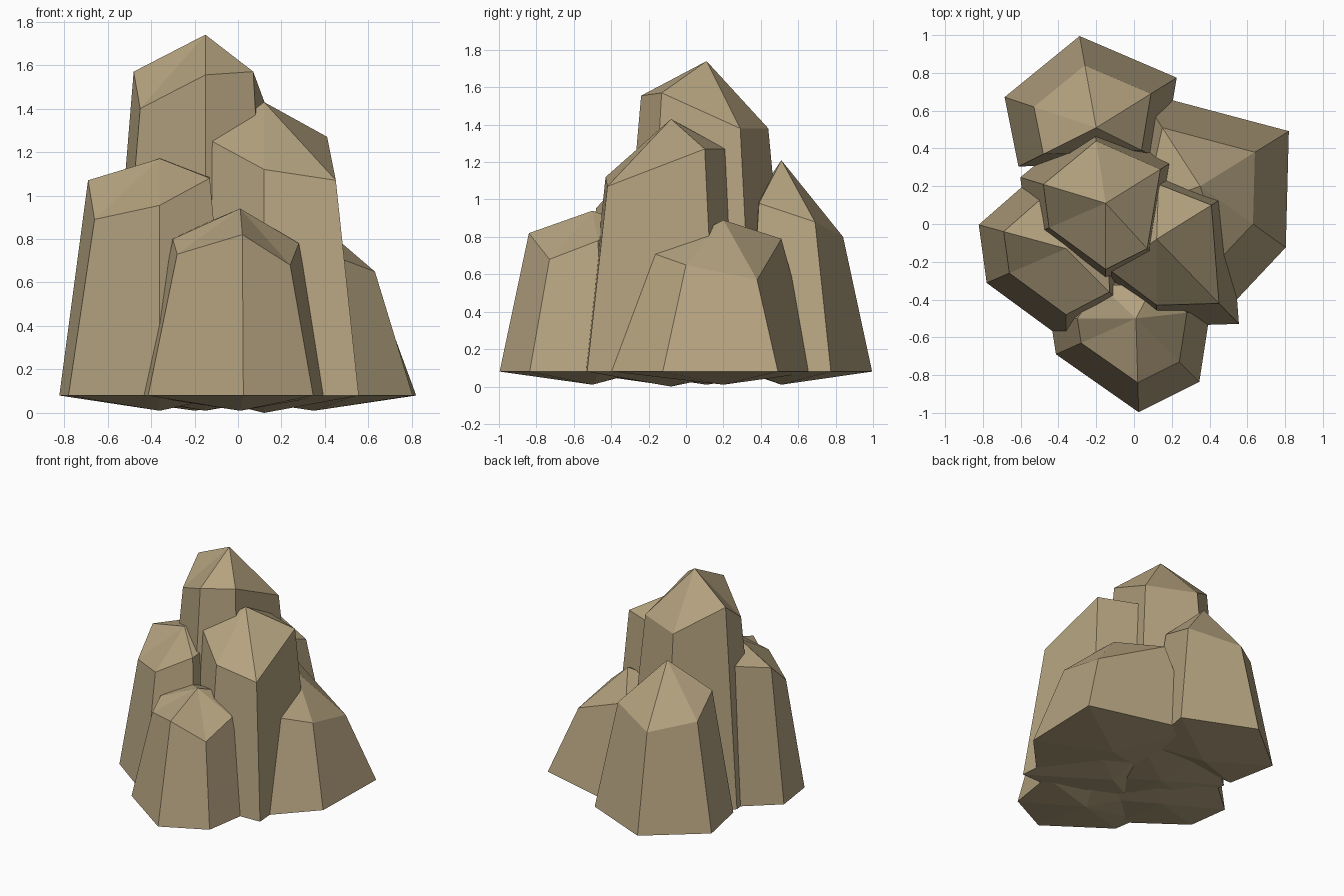
import bpy
import bmesh
from mathutils import Vector

# Remove the default cube only
default_cube = bpy.data.objects.get("Cube")
if default_cube:
    bpy.data.objects.remove(default_cube, do_unlink=True)

# Single sandstone colour
SAND = (0.46, 0.365, 0.215, 1.0)
stone = bpy.data.materials.new("sandstone")
stone.use_nodes = True
stone.diffuse_color = SAND
shader = next(n for n in stone.node_tree.nodes if n.type == "BSDF_PRINCIPLED")
shader.inputs["Base Color"].default_value = SAND
shader.inputs["Roughness"].default_value = 0.9

BASE_HEIGHT = 0.08


def rock_column(name, peak, shoulder, flare, bottom=0.01):
    """Faceted pillar: pointed cap, sloping sides and a shallow pointed underside.

    The foot is the shoulder outline flared outwards around the peak's axis.
    """
    bm = bmesh.new()
    axis = Vector((peak[0], peak[1], 0))
    top = bm.verts.new(peak)
    tip = bm.verts.new((axis.x, axis.y, bottom))
    upper, lower = [], []
    for x, y, z in shoulder:
        upper.append(bm.verts.new((x, y, z)))
        foot = axis + (Vector((x, y, 0)) - axis) * flare
        lower.append(bm.verts.new((foot.x, foot.y, BASE_HEIGHT)))

    # Cap, wall and underside facets for each side
    count = len(shoulder)
    for i in range(count):
        j = (i + 1) % count
        bm.faces.new((upper[i], upper[j], top))
        bm.faces.new((lower[i], lower[j], upper[j], upper[i]))
        bm.faces.new((lower[j], lower[i], tip))
    bmesh.ops.recalc_face_normals(bm, faces=bm.faces)

    mesh = bpy.data.meshes.new(name)
    bm.to_mesh(mesh)
    bm.free()
    mesh.materials.append(stone)
    column = bpy.data.objects.new(name, mesh)
    bpy.context.collection.objects.link(column)
    return column


# Tallest pillar in the middle
rock_column("central_rock_column", (-0.15, 0.11, 1.74), [
    (-0.15, -0.24, 1.555), (0.07, -0.13, 1.57), (0.14, 0.29, 1.38),
    (-0.2, 0.44, 1.38), (-0.48, 0.21, 1.57), (-0.45, -0.02, 1.4)], flare=1.37)

# Second tallest pillar, at the front and to the left
rock_column("left_front_rock_column", (0.12, -0.08, 1.43), [
    (0.12, -0.43, 1.12), (0.45, -0.42, 1.07), (0.41, 0.1, 1.27),
    (0.13, 0.21, 1.27), (-0.12, -0.25, 1.25)], flare=1.32, bottom=0.0)

# Pillar at the front and to the right
rock_column("right_front_rock_column", (-0.36, -0.13, 1.17), [
    (-0.36, -0.48, 0.955), (-0.13, -0.36, 1.08), (-0.14, 0.05, 1.1),
    (-0.45, 0.17, 1.1), (-0.69, -0.04, 1.07), (-0.66, -0.26, 0.89)], flare=1.4)

# Low pillar at the very front
rock_column("front_rock_column", (0.01, -0.5, 0.94), [
    (0.02, -0.84, 0.82), (0.24, -0.73, 0.68), (0.28, -0.47, 0.78),
    (0.1, -0.33, 0.88), (-0.18, -0.32, 0.86), (-0.3, -0.5, 0.8),
    (-0.28, -0.63, 0.73)], flare=1.46)

# Wide low pillar on the left
rock_column("left_rock_column", (0.35, 0.2, 0.89), [
    (0.47, -0.17, 0.71), (0.63, 0.0, 0.65), (0.64, 0.38, 0.57),
    (0.15, 0.51, 0.79), (0.06, 0.1, 0.8)], flare=1.62)

# Pillar at the back
rock_column("back_rock_column", (-0.2, 0.51, 1.21), [
    (0.04, 0.39, 0.98), (0.09, 0.69, 0.88), (-0.26, 0.84, 0.8),
    (-0.53, 0.62, 0.87), (-0.48, 0.37, 1.0)], flare=1.47)
